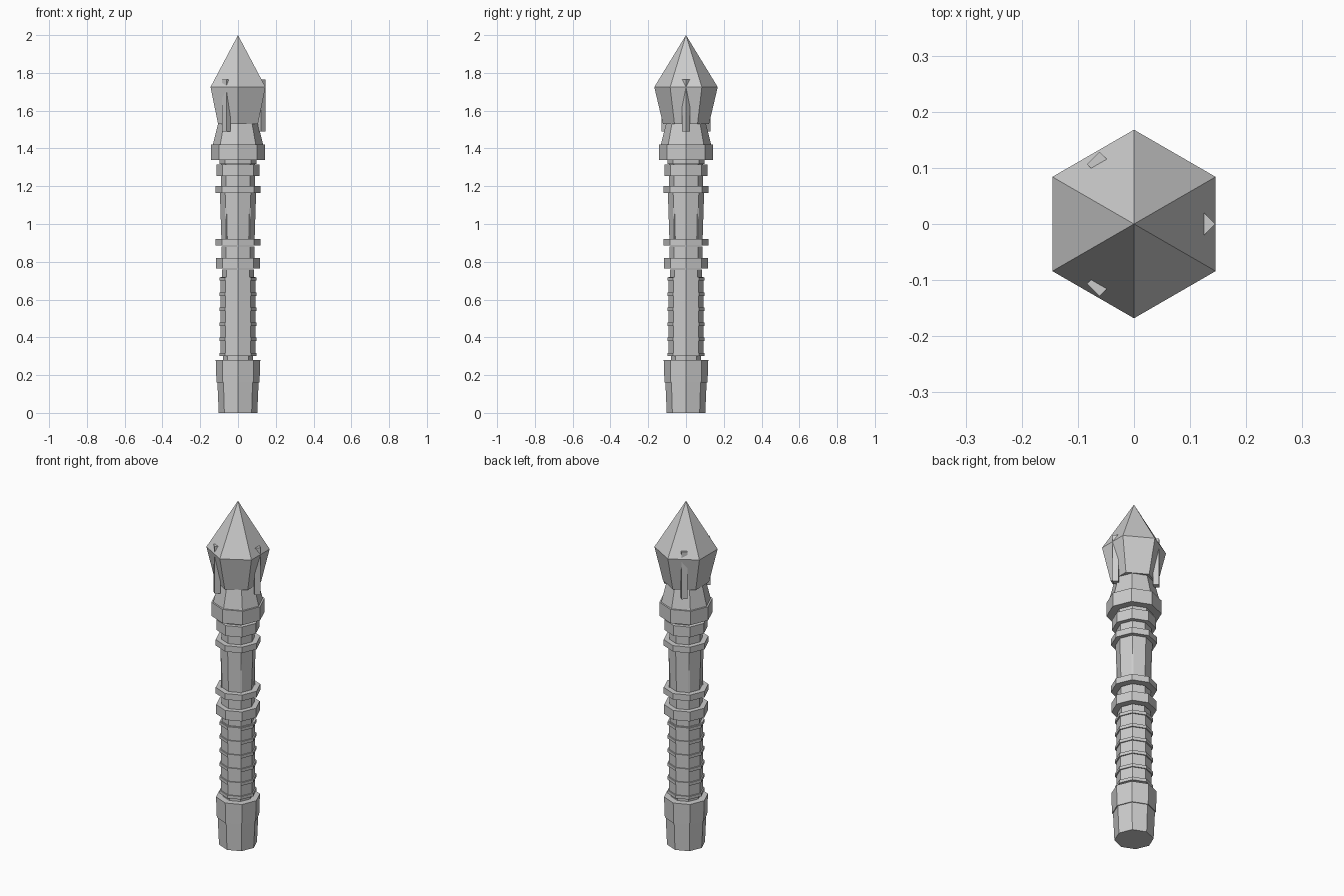
import bpy, bmesh, math

if "Cube" in bpy.data.objects:
    bpy.data.objects.remove(bpy.data.objects["Cube"])

grey = bpy.data.materials.new("stone_grey")
grey.diffuse_color = (0.6, 0.6, 0.6, 1)
grey.use_nodes = True
grey.node_tree.nodes["Principled BSDF"].inputs["Base Color"].default_value = grey.diffuse_color


def lathe(name, profile, sides=8, turn=0.0, at=(0, 0)):
    """Closed faceted solid from (radius, height) pairs; radius 0 makes a tip."""
    bm = bmesh.new()
    rings = []
    for r, z in profile:
        n = sides if r > 0 else 1
        rings.append([bm.verts.new((at[0] + r * math.cos(turn + 2 * math.pi * i / sides),
                                    at[1] + r * math.sin(turn + 2 * math.pi * i / sides), z))
                      for i in range(n)])
    for a, b in zip(rings, rings[1:]):
        for i in range(sides):
            j = (i + 1) % sides
            if len(b) == 1:
                bm.faces.new((a[i], a[j], b[0]))
            else:
                bm.faces.new((a[i], a[j], b[j], b[i]))
    for ring in (rings[0], rings[-1]):
        if len(ring) > 1:
            bm.faces.new(ring)
    bmesh.ops.recalc_face_normals(bm, faces=bm.faces)
    me = bpy.data.meshes.new(name)
    bm.to_mesh(me)
    bm.free()
    me.materials.append(grey)
    ob = bpy.data.objects.new(name, me)
    bpy.context.collection.objects.link(ob)
    return ob


# Pommel and its band
lathe("pommel", [(0.102, 0), (0.109, 0.16)])
lathe("pommel_band", [(0.114, 0.16), (0.118, 0.28)])
lathe("pommel_neck", [(0.08, 0.28), (0.08, 0.30)])

# Grip with thin wrapped rings
lathe("grip", [(0.092, 0.30), (0.092, 0.72)])
for k in range(6):
    z = 0.30 + 0.08 * k
    lathe("grip_ring", [(0.099, z), (0.099, z + 0.018)])

# Middle rings and necks
lathe("lower_neck", [(0.086, 0.72), (0.086, 0.76)])
lathe("lower_ring", [(0.117, 0.765), (0.117, 0.82)])
lathe("middle_neck", [(0.088, 0.82), (0.088, 0.88)])
lathe("middle_ring", [(0.12, 0.885), (0.12, 0.92)])

# Upper shaft with slim ribs along the diagonal edges
lathe("upper_shaft", [(0.088, 0.92), (0.096, 1.17)])
for k in range(4):
    a = math.radians(45 + 90 * k)
    lathe("shaft_rib", [(0.008, 0.92), (0.008, 1.165)], 4, 0,
          (0.086 * math.cos(a), 0.086 * math.sin(a)))

# Upper rings
lathe("upper_ring", [(0.12, 1.165), (0.12, 1.20)])
lathe("upper_neck", [(0.09, 1.20), (0.09, 1.34)])
lathe("top_ring", [(0.115, 1.255), (0.115, 1.315)])
lathe("under_collar", [(0.099, 1.318), (0.099, 1.34)])

# Collar under the crystal
lathe("collar_band", [(0.143, 1.34), (0.143, 1.42)])
lathe("collar", [(0.133, 1.42), (0.106, 1.53)])

# Six-sided crystal, corner facing front
lathe("crystal", [(0.122, 1.53), (0.168, 1.725), (0, 2.0)], 6, math.pi / 6)

# Three square prongs holding the crystal
for k in range(3):
    a = 2 * math.pi * k / 3
    lathe("prong", [(0.022, 1.49), (0.022, 1.765)], 4, 0,
          (0.123 * math.cos(a), 0.123 * math.sin(a)))
